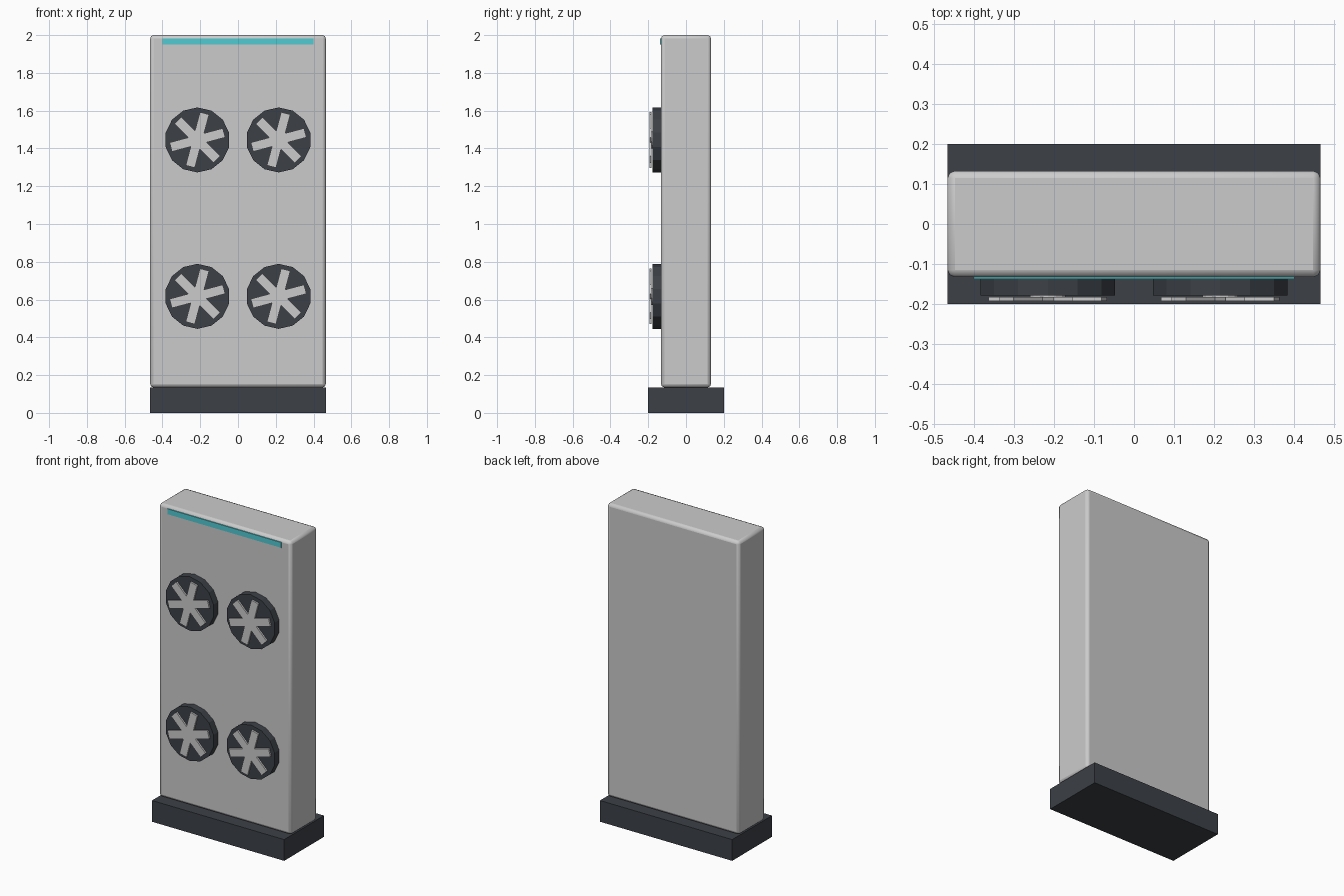
import bpy
from math import pi, radians

if "Cube" in bpy.data.objects:
    bpy.data.objects.remove(bpy.data.objects["Cube"])


def material(name, color):
    m = bpy.data.materials.new(name)
    m.diffuse_color = color
    m.use_nodes = True
    m.node_tree.nodes["Principled BSDF"].inputs["Base Color"].default_value = m.diffuse_color
    return m


DARK = material("dark_grey", (0.045, 0.052, 0.062, 1))
CYAN = material("cyan_glow", (0.08, 0.6, 0.65, 1))


def box(name, size, loc, mat=None, rot=(0, 0, 0), bevel=0):
    bpy.ops.mesh.primitive_cube_add(size=1, location=loc, rotation=rot)
    o = bpy.context.object
    o.name = name
    o.scale = size
    bpy.ops.object.transform_apply(location=False, rotation=False, scale=True)
    if mat:
        o.data.materials.append(mat)
    if bevel:
        b = o.modifiers.new("bevel", 'BEVEL')
        b.width = bevel
        b.segments = 2
    return o


def disc(name, radius, y0, y1, x, z, sides, mat=None):
    # cylinder along y, with a vertex pointing straight up
    bpy.ops.mesh.primitive_cylinder_add(vertices=sides, radius=radius, depth=abs(y1 - y0),
                                        location=(x, (y0 + y1) / 2, z), rotation=(pi / 2, 0, 0))
    o = bpy.context.object
    o.name = name
    if mat:
        o.data.materials.append(mat)
    return o


# Plinth and cabinet
box("base", (0.93, 0.4, 0.135), (0, 0, 0.0675), DARK)
box("cabinet", (0.93, 0.265, 1.865), (0, 0, 1.0675), bevel=0.018)
bpy.ops.object.shade_smooth_by_angle(angle=radians(50))

# Light strip along the top of the front
box("light_strip", (0.8, 0.012, 0.034), (0, -0.1315, 1.966), CYAN)

# Four fans: housing, hub and three crossed bars making six blades
for row, z in (("upper", 1.445), ("lower", 0.617)):
    for side, x in (("left", -0.215), ("right", 0.215)):
        tag = f"{row}_{side}"
        disc(f"fan_housing_{tag}", 0.172, -0.12, -0.178, x, z, 14, DARK)
        disc(f"fan_hub_{tag}", 0.045, -0.176, -0.186, x, z, 14)
        for i in range(3):
            box(f"fan_blade_{tag}_{i + 1}", (0.292, 0.011, 0.05), (x, -0.187, z),
                rot=(0, -radians(15 + 60 * i), 0))
